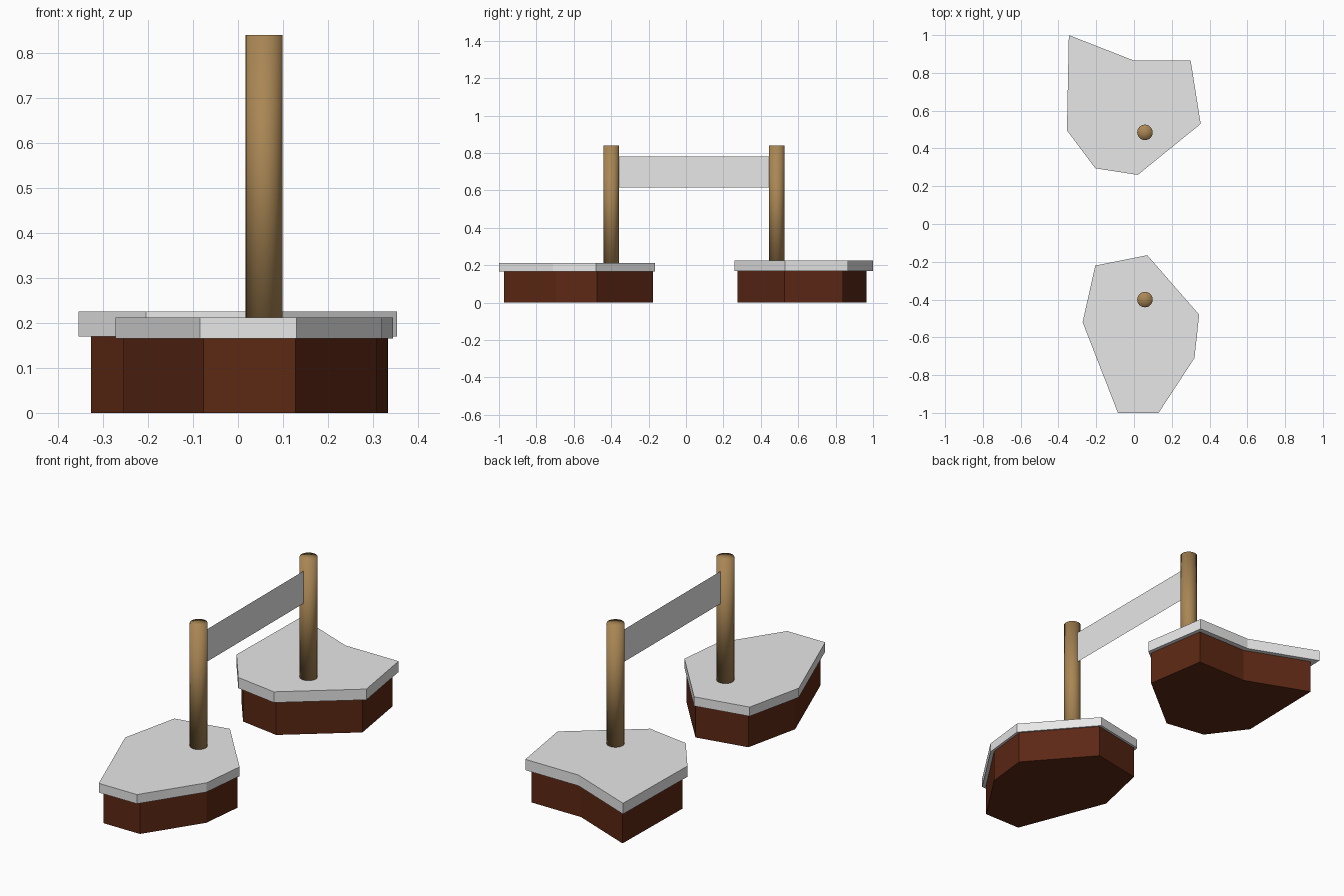
import bpy
import bmesh

cube = bpy.data.objects.get("Cube")
if cube:
    bpy.data.objects.remove(cube, do_unlink=True)


def material(name, rgb):
    mat = bpy.data.materials.new(name)
    mat.use_nodes = True
    mat.diffuse_color = (*rgb, 1)
    bsdf = mat.node_tree.nodes["Principled BSDF"]
    bsdf.inputs["Base Color"].default_value = (*rgb, 1)
    return mat


GREY = material("pale grey", (0.8, 0.8, 0.8))
SOIL = material("dark brown soil", (0.107, 0.021, 0.007))
WOOD = material("tan wood", (0.40, 0.24, 0.09))


def finish(bm, name, mat):
    mesh = bpy.data.meshes.new(name)
    bm.to_mesh(mesh)
    bm.free()
    mesh.materials.append(mat)
    obj = bpy.data.objects.new(name, mesh)
    bpy.context.collection.objects.link(obj)
    return obj


def prism(name, outline, z0, z1, mat):
    """Extrude a counter-clockwise outline from z0 to z1."""
    bm = bmesh.new()
    base = bm.faces.new([bm.verts.new((x, y, z0)) for x, y in outline])
    top = bmesh.ops.extrude_face_region(bm, geom=[base])["geom"]
    bmesh.ops.translate(bm, vec=(0, 0, z1 - z0),
                        verts=[v for v in top if isinstance(v, bmesh.types.BMVert)])
    bmesh.ops.recalc_face_normals(bm, faces=bm.faces)
    return finish(bm, name, mat)


def island(name, outline, scale, shift, z_mid, z_top):
    """Soil block topped by a slightly wider slab."""
    soil = [(x * scale + shift[0], y * scale + shift[1]) for x, y in outline]
    prism(name + "_soil", soil, 0, z_mid, SOIL)
    prism(name + "_slab", outline, z_mid, z_top, GREY)


front = [(-0.085, -1), (0.13, -1), (0.32, -0.71), (0.345, -0.48),
         (0.07, -0.165), (-0.205, -0.22), (-0.272, -0.52)]
back = [(-0.345, 1), (-0.355, 0.495), (-0.205, 0.295), (0.02, 0.26),
        (0.353, 0.53), (0.3, 0.865), (0, 0.865)]
island("front_island", front, 0.952, (0.004, -0.02), 0.165, 0.212)
island("back_island", back, 0.932, (0.004, 0.033), 0.17, 0.225)

# Posts, smooth over the whole surface
POST_X, POST_R, POST_TOP = 0.058, 0.041, 0.84
POST_Y = {"front_post": -0.4, "back_post": 0.485}
for name, y in POST_Y.items():
    bottom = 0.2
    bm = bmesh.new()
    bmesh.ops.create_cone(bm, cap_ends=True, cap_tris=True, segments=32,
                          radius1=POST_R, radius2=POST_R, depth=POST_TOP - bottom)
    bmesh.ops.translate(bm, verts=bm.verts, vec=(POST_X, y, (POST_TOP + bottom) / 2))
    for f in bm.faces:
        f.smooth = True
    finish(bm, name, WOOD)

# Banner sheet stretched between the posts
y0 = POST_Y["front_post"] + POST_R - 0.004
y1 = POST_Y["back_post"] - POST_R + 0.004
bm = bmesh.new()
bm.faces.new([bm.verts.new((POST_X, y, z)) for y, z in
              [(y0, 0.615), (y1, 0.615), (y1, 0.78), (y0, 0.78)]])
finish(bm, "banner", GREY)
